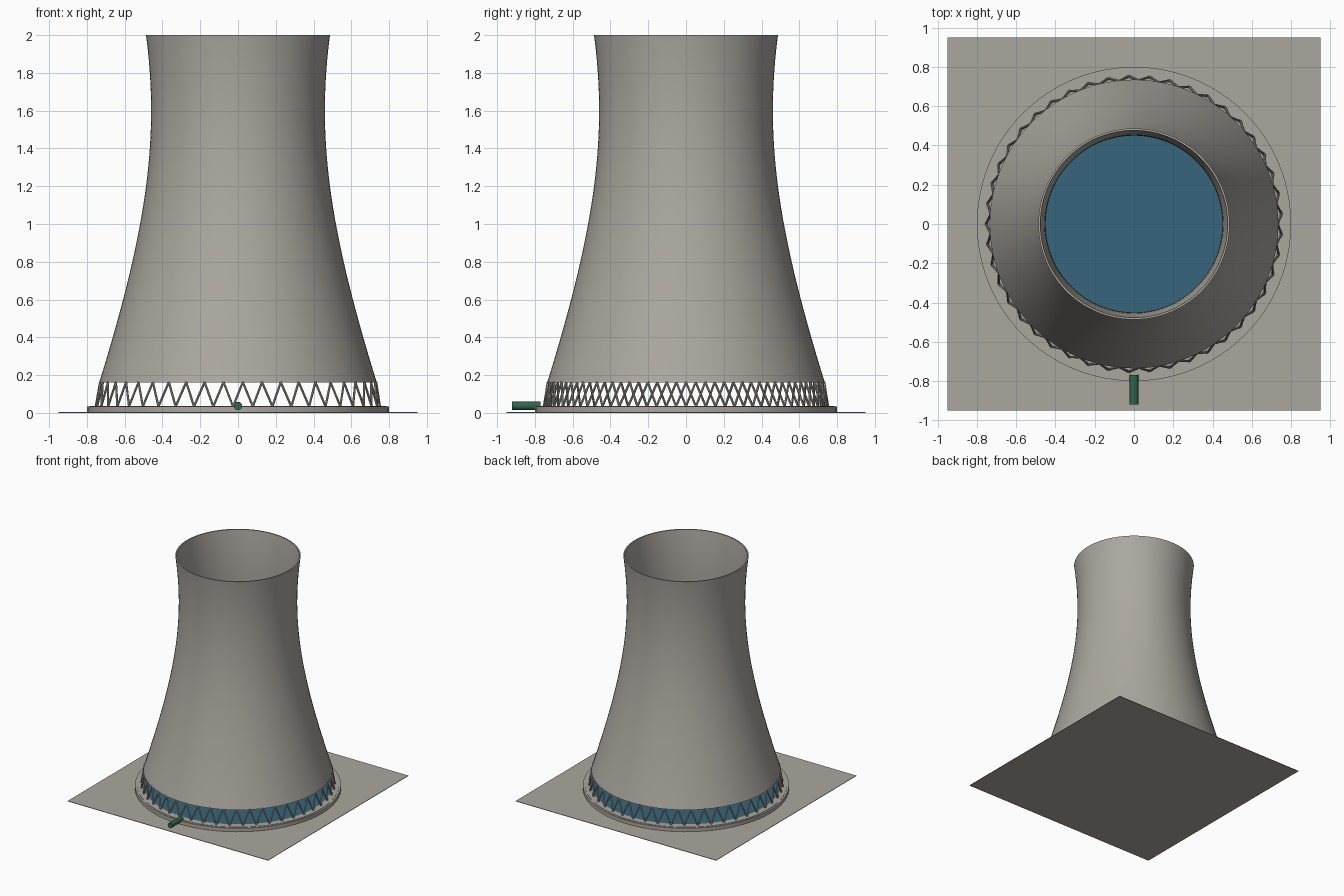
import bpy, bmesh
from math import sin, cos, tau, sqrt
from mathutils import Vector

cube = bpy.data.objects.get("Cube")
if cube:
    bpy.data.objects.remove(cube)


def material(name, rgb):
    m = bpy.data.materials.new(name)
    m.use_nodes = True
    m.diffuse_color = (*rgb, 1)
    m.node_tree.nodes["Principled BSDF"].inputs["Base Color"].default_value = (*rgb, 1)
    return m


concrete = material("concrete", (0.41, 0.39, 0.35))
water_blue = material("water blue", (0.04, 0.13, 0.2))
pipe_green = material("pipe green", (0.03, 0.13, 0.07))


def finish(name, bm, mat, smooth=True):
    bmesh.ops.recalc_face_normals(bm, faces=bm.faces)
    mesh = bpy.data.meshes.new(name)
    bm.to_mesh(mesh)
    bm.free()
    ob = bpy.data.objects.new(name, mesh)
    bpy.context.collection.objects.link(ob)
    mesh.materials.append(mat)
    if smooth:
        bpy.ops.object.select_all(action="DESELECT")
        ob.select_set(True)
        bpy.context.view_layer.objects.active = ob
        bpy.ops.object.shade_smooth_by_angle()
    return ob


def lathe(name, profile, mat, steps=96):
    """Spin a closed (radius, height) profile around the z axis."""
    bm = bmesh.new()
    rings = [[bm.verts.new((r * cos(tau * i / steps), r * sin(tau * i / steps), z))
              for i in range(steps)] for r, z in profile]
    for a, b in zip(rings, rings[1:] + rings[:1]):
        for i in range(steps):
            j = (i + 1) % steps
            bm.faces.new((a[i], a[j], b[j], b[i]))
    return finish(name, bm, mat)


def add_rod(bm, start, end, radius, sides):
    start, end = Vector(start), Vector(end)
    axis = end - start
    rod = bmesh.ops.create_cone(bm, cap_ends=True, segments=sides, radius1=radius,
                                radius2=radius, depth=axis.length)["verts"]
    bmesh.ops.rotate(bm, verts=rod, matrix=axis.to_track_quat("Z", "Y").to_matrix())
    bmesh.ops.translate(bm, verts=rod, vec=(start + end) / 2)


# Ground slab
bm = bmesh.new()
bmesh.ops.create_cube(bm, size=1)
bmesh.ops.scale(bm, verts=bm.verts, vec=(1.9, 1.9, 0.004))
bmesh.ops.translate(bm, verts=bm.verts, vec=(0, 0, 0.002))
finish("ground_slab", bm, concrete, smooth=False)

# Basin ring with a small step at its edge, and the pool inside it
lathe("basin_ring", [(0.8, 0.002), (0.8, 0.034), (0.785, 0.034), (0.785, 0.037),
                     (0.73, 0.037), (0.73, 0.002)], concrete)
bm = bmesh.new()
bmesh.ops.create_circle(bm, cap_ends=True, segments=96, radius=0.735)
bmesh.ops.translate(bm, verts=bm.verts, vec=(0, 0, 0.038))
finish("basin_water", bm, water_blue, smooth=False)


# Hyperbolic tower shell with a thin wall
def shell_radius(z):
    return 0.46 * sqrt(1 + ((z - 1.6) / 1.155) ** 2)


BOTTOM, TOP, LEVELS = 0.16, 2.0, 32
heights = [BOTTOM + (TOP - BOTTOM) * i / LEVELS for i in range(LEVELS + 1)]
outer = [(shell_radius(z), z) for z in heights]
inner = [(r - 0.01, z) for r, z in reversed(outer)]
lathe("tower_shell", outer + inner, concrete)

# Zigzag support columns under the shell
COUNT = 45
bm = bmesh.new()
for i in range(COUNT):
    top_angle = tau * i / COUNT
    top = (0.732 * cos(top_angle), 0.732 * sin(top_angle), 0.163)
    for side in (-0.5, 0.5):
        foot_angle = tau * (i + side) / COUNT
        foot = (0.753 * cos(foot_angle), 0.753 * sin(foot_angle), 0.034)
        add_rod(bm, foot, top, 0.006, 8)
finish("support_columns", bm, concrete)

# Inlet pipe at the front
bm = bmesh.new()
add_rod(bm, (0, -0.92, 0.037), (0, -0.77, 0.037), 0.022, 24)
finish("inlet_pipe", bm, pipe_green)
